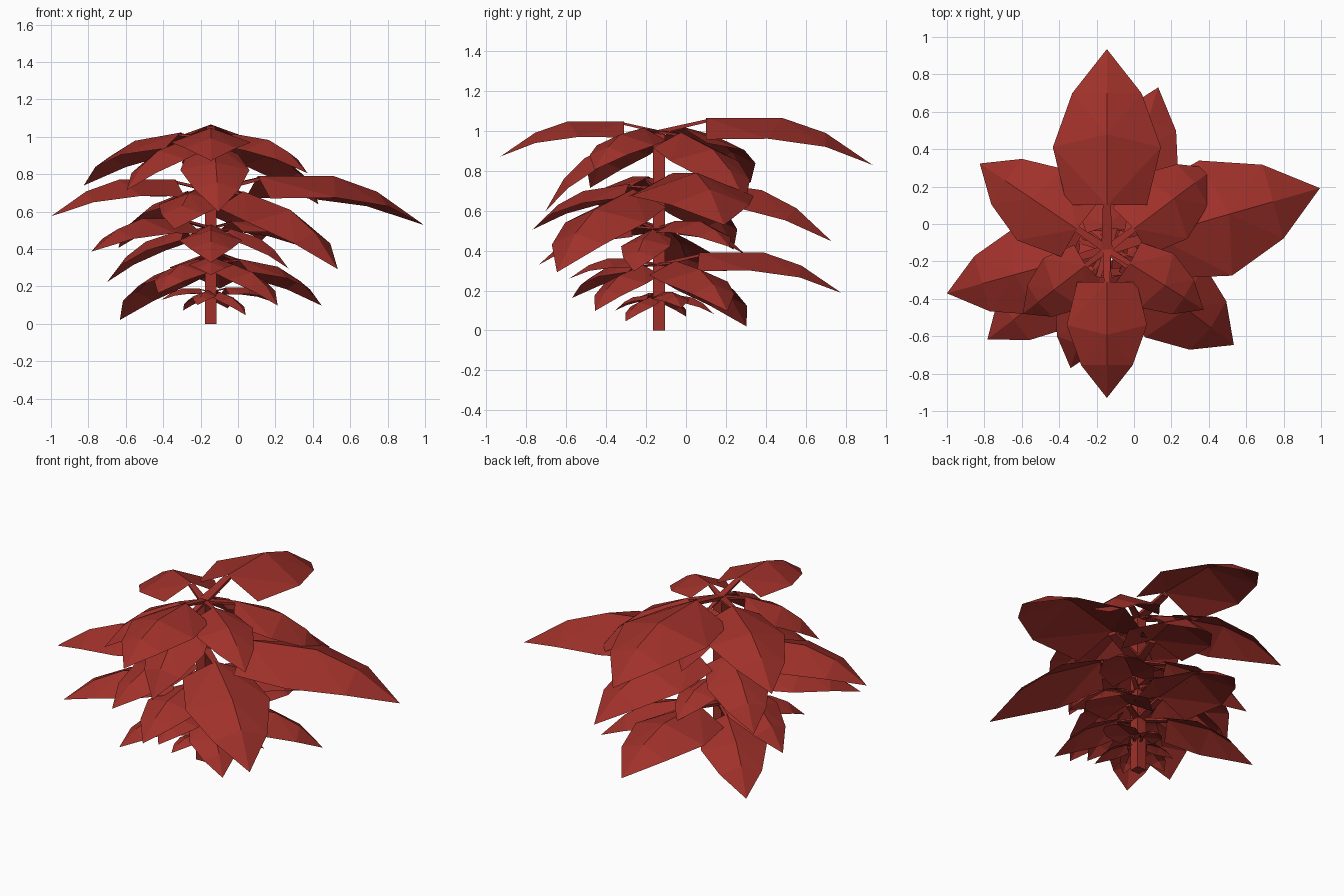
import bpy, bmesh, math
from mathutils import Matrix, Vector

if "Cube" in bpy.data.objects:
    bpy.data.objects.remove(bpy.data.objects["Cube"])

STEM = Vector((-0.145, -0.135, 0))
red = bpy.data.materials.new("leaf_red")
red.diffuse_color = (0.35, 0.030, 0.023, 1)
red.use_nodes = True
red.node_tree.nodes["Principled BSDF"].inputs["Base Color"].default_value = red.diffuse_color


def finish(name, bm):
    me = bpy.data.meshes.new(name)
    bmesh.ops.recalc_face_normals(bm, faces=bm.faces)
    bm.to_mesh(me)
    bm.free()
    me.materials.append(red)
    ob = bpy.data.objects.new(name, me)
    bpy.context.collection.objects.link(ob)
    return ob


def tapered_bar(bm, a, b, wa, ha, wb, hb):
    # four-sided bar running along x from a to b
    ends = []
    for p, w, h in ((a, wa, ha), (b, wb, hb)):
        ends.append([bm.verts.new((p[0], p[1] + sy * w / 2, p[2] + sz * h / 2))
                     for sy, sz in ((-1, -1), (1, -1), (1, 1), (-1, 1))])
    for i in range(4):
        j = (i + 1) % 4
        bm.faces.new((ends[0][i], ends[0][j], ends[1][j], ends[1][i]))
    bm.faces.new(ends[0])
    bm.faces.new(ends[1])


# leaf stations: ridge x, ridge z, edge x, edge half width, edge z
STATIONS = [(0.22, 0.066, 0.22, 0.20, -0.035),
            (0.575, 0.066, 0.51, 0.27, -0.032),
            (0.78, -0.005, 0.78, 0.173, -0.07)]
TIP = (1.0, 0, -0.155)


def leaf(name, angle, z, reach, pitch):
    bm = bmesh.new()
    # folded blade, one half each side of the ridge
    ridge = [bm.verts.new((s[0], 0, s[1])) for s in STATIONS]
    tip = bm.verts.new(TIP)
    for side in (-1, 1):
        edge = [bm.verts.new((s[2], side * s[3], s[4])) for s in STATIONS]
        for i in range(2):
            bm.faces.new((ridge[i], ridge[i + 1], edge[i + 1]))
            bm.faces.new((ridge[i], edge[i + 1], edge[i]))
        bm.faces.new((ridge[2], tip, edge[2]))
    # leaf stalk
    tapered_bar(bm, (0, 0, 0), (0.225, 0, 0.052), 0.055, 0.02, 0.04, 0.015)
    # droop, then scale so the tip lands at the wanted reach
    p = math.radians(pitch)
    size = reach / (math.cos(p) - 0.155 * math.sin(p))
    bm.transform(Matrix.Translation(STEM + Vector((0, 0, z)))
                 @ Matrix.Rotation(math.radians(angle), 4, 'Z')
                 @ Matrix.Rotation(p, 4, 'Y')
                 @ Matrix.Scale(size, 4))
    return finish(name, bm)


# square stem
bm = bmesh.new()
bmesh.ops.create_cube(bm, size=1)
bm.transform(Matrix.Translation(STEM + Vector((0, 0, 0.495)))
             @ Matrix.Diagonal((0.062, 0.062, 0.99, 1)))
finish("stem", bm)

# whorls by height; each leaf: angle, reach, droop
WHORLS = {
    0.995: [(90, 1.07, 0), (-90, 0.795, 0), (146, 0.82, 8.5), (-32, 0.61, 8.5),
            (37, 0.72, 17.5), (-142.5, 0.567, 17.5),
            (-86, 0.57, 26), (94, 0.43, 26)],
    0.712: [(16, 1.185, 0), (-164.6, 0.887, 0), (72.4, 0.908, 7.5), (-107, 0.664, 8.5),
            (-37, 0.85, 17.5), (143, 0.62, 17.5)],
    0.51: [(37, 0.59, 0), (-143, 0.8, 0), (90, 0.435, 8), (-90, 0.605, 8),
           (-17, 0.434, 17.5), (163, 0.58, 17.5)],
    0.33: [(87, 0.915, 0), (-90, 0.45, 0), (30, 0.685, 10), (-123, 0.52, 9),
           (-42, 0.48, 17), (138, 0.655, 16.5)],
    0.17: [(18, 0.36, 0), (-162, 0.28, 0), (72, 0.29, 8), (-108, 0.23, 8),
           (-42, 0.25, 17.5), (138, 0.2, 17.5)],
}
for w, (z, leaves) in enumerate(WHORLS.items(), 1):
    for n, (angle, reach, pitch) in enumerate(leaves, 1):
        leaf(f"whorl_{w}_leaf_{n}", angle, z, reach, pitch)
